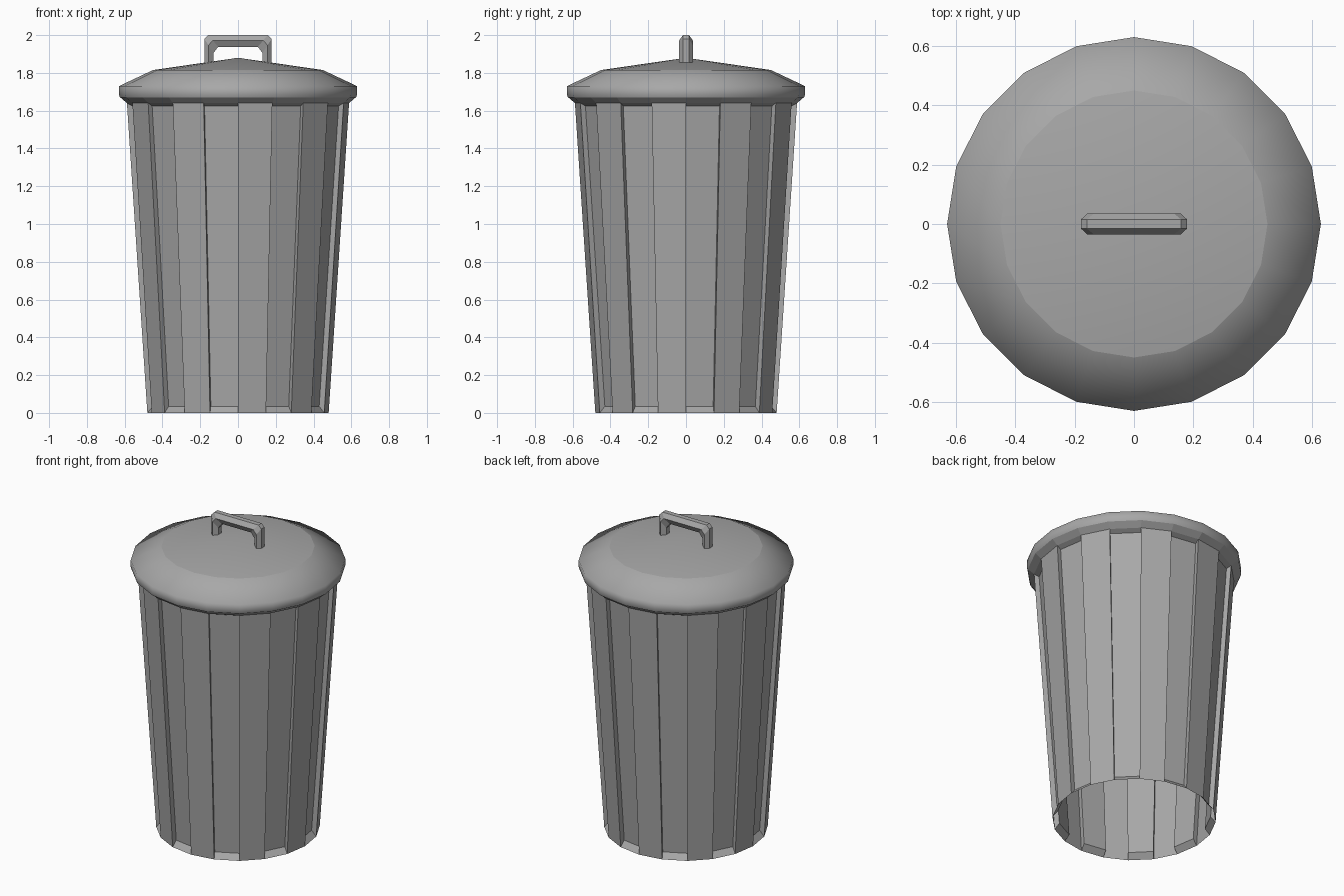
import bpy, bmesh
from math import sin, cos, pi, radians
from mathutils import Vector

cube = bpy.data.objects.get("Cube")
if cube:
    bpy.data.objects.remove(cube, do_unlink=True)

SIDES = 20
STEP = 2 * pi / SIDES

metal = bpy.data.materials.new("galvanised_grey")
metal.use_nodes = True
grey = (0.39, 0.39, 0.39, 1)
metal.diffuse_color = grey
metal.node_tree.nodes["Principled BSDF"].inputs["Base Color"].default_value = grey


def polar(radius, i, z):
    return Vector((radius * cos(i * STEP), radius * sin(i * STEP), z))


def finish(name, bm):
    bmesh.ops.remove_doubles(bm, verts=bm.verts, dist=0.0005)
    bmesh.ops.recalc_face_normals(bm, faces=bm.faces)
    mesh = bpy.data.meshes.new(name)
    bm.to_mesh(mesh)
    bm.free()
    mesh.materials.append(metal)
    obj = bpy.data.objects.new(name, mesh)
    bpy.context.collection.objects.link(obj)
    return obj


def face(bm, points):
    return bm.faces.new([bm.verts.new(p) for p in points])


# Tapered open body: every other panel is pressed inward
bm = bmesh.new()
for i in range(SIDES):
    outer = [polar(0.48, i, 0), polar(0.48, i + 1, 0),
             polar(0.588, i + 1, 1.64), polar(0.588, i, 1.64)]
    if i % 2:
        face(bm, outer)
    else:
        inward = -polar(0.03, i + 0.5, 0)
        inner = []
        for p in outer:
            q = p + inward
            q.z = 0.035 if p.z < 1 else 1.625
            inner.append(q)
        face(bm, inner)
        for a in range(4):
            b = (a + 1) % 4
            face(bm, (outer[a], outer[b], inner[b], inner[a]))
    # Flared rim under the lid
    face(bm, (outer[3], outer[2], polar(0.625, i + 1, 1.672), polar(0.625, i, 1.672)))
finish("can_body", bm)

# Lid: rolled edge, sloped shoulder and shallow cone
bm = bmesh.new()
profile = [(0.625, 1.67), (0.63, 1.685), (0.63, 1.73), (0.45, 1.815)]
for i in range(SIDES):
    for (r0, z0), (r1, z1) in zip(profile, profile[1:]):
        face(bm, (polar(r0, i, z0), polar(r0, i + 1, z0),
                  polar(r1, i + 1, z1), polar(r1, i, z1)))
    face(bm, (polar(0.45, i, 1.815), polar(0.45, i + 1, 1.815), (0, 0, 1.88)))
lid = finish("lid", bm)
bpy.ops.object.select_all(action='DESELECT')
lid.select_set(True)
bpy.context.view_layer.objects.active = lid
bpy.ops.object.shade_smooth_by_angle(angle=radians(75))
# Crisp crease around the central cone
bm = bmesh.new()
bm.from_mesh(lid.data)
for e in bm.edges:
    if all(abs(v.co.z - 1.815) < 0.001 for v in e.verts):
        e.smooth = False
bm.to_mesh(lid.data)
bm.free()

# Handle: six-sided bar swept over two chamfered corners
bm = bmesh.new()
half = [((-0.178, 1.835), (-0.13, 1.835)),
        ((-0.178, 1.98), (-0.13, 1.905)),
        ((-0.158, 2.0), (-0.105, 1.938))]
stations = half + [((-o[0], o[1]), (-n[0], n[1])) for o, n in reversed(half)]
section = [(0, -0.016), (0, 0.016), (0.45, 0.036), (1, 0.016), (1, -0.016), (0.45, -0.036)]
rings = []
for out, inn in stations:
    rings.append([Vector((out[0] + (inn[0] - out[0]) * t, y, out[1] + (inn[1] - out[1]) * t))
                  for t, y in section])
for r0, r1 in zip(rings, rings[1:]):
    for a in range(6):
        b = (a + 1) % 6
        face(bm, (r0[a], r0[b], r1[b], r1[a]))
face(bm, rings[0])
face(bm, rings[-1])
finish("lid_handle", bm)
